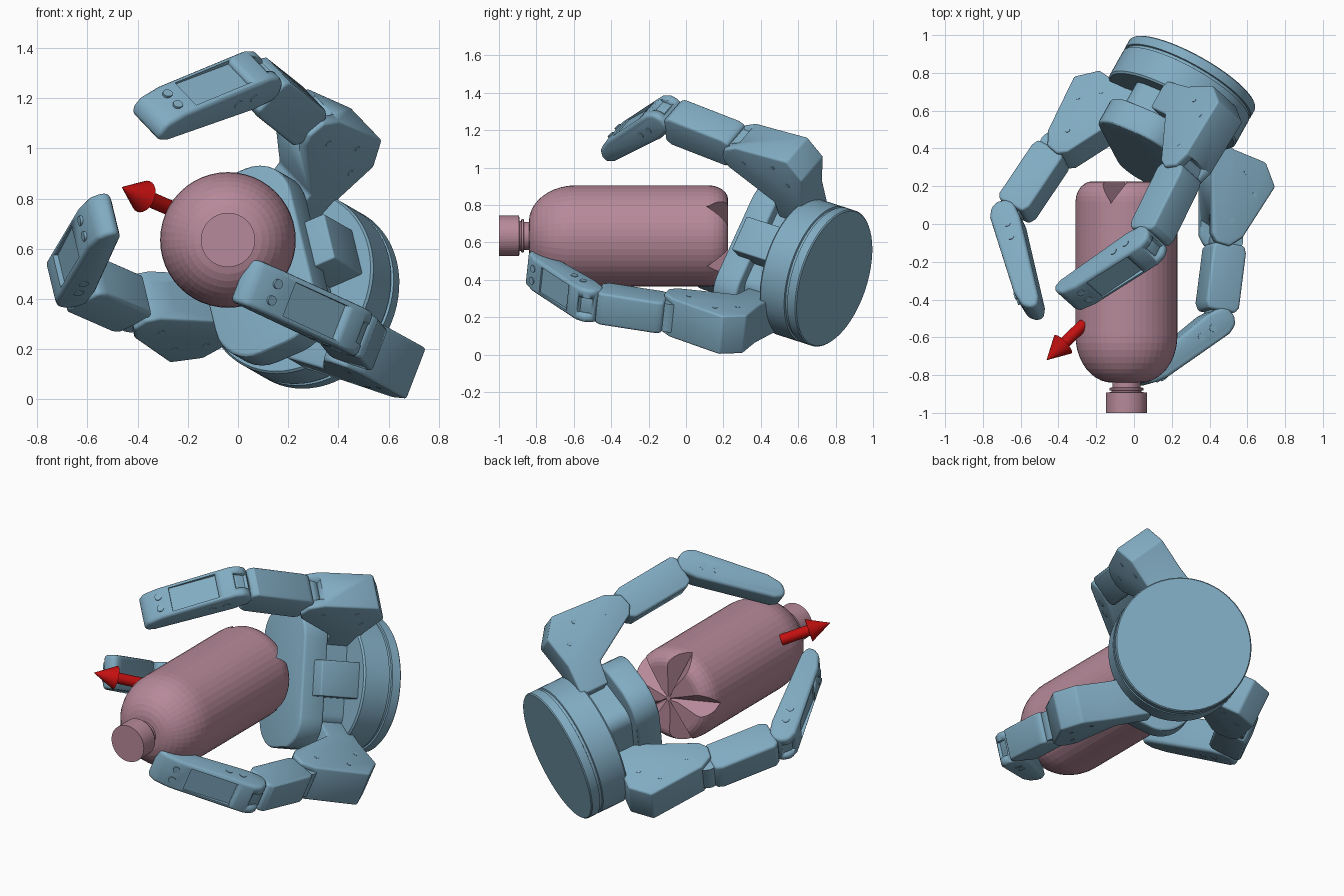
import bpy, bmesh
from math import cos, sin, pi, radians
from mathutils import Vector, Matrix

if "Cube" in bpy.data.objects:
    bpy.data.objects.remove(bpy.data.objects["Cube"])

def material(name, rgb):
    m = bpy.data.materials.new(name)
    m.diffuse_color = (*rgb, 1)
    m.use_nodes = True
    m.node_tree.nodes["Principled BSDF"].inputs["Base Color"].default_value = m.diffuse_color
    return m

STEEL = material("steel_blue", (0.22, 0.41, 0.54))
PINK = material("dusty_pink", (0.47, 0.25, 0.32))
RED = material("red", (0.55, 0.005, 0.005))

def finish(name, bm, mat, frame=None, bevel=0, smooth=True):
    if frame:
        bm.transform(frame)
    bmesh.ops.recalc_face_normals(bm, faces=bm.faces)
    me = bpy.data.meshes.new(name)
    bm.to_mesh(me)
    bm.free()
    ob = bpy.data.objects.new(name, me)
    bpy.context.collection.objects.link(ob)
    me.materials.append(mat)
    bpy.ops.object.select_all(action='DESELECT')
    bpy.context.view_layer.objects.active = ob
    ob.select_set(True)
    if bevel:
        mod = ob.modifiers.new("bevel", 'BEVEL')
        mod.width, mod.segments, mod.limit_method = bevel, 3, 'ANGLE'
        mod.angle_limit = radians(35)
        bpy.ops.object.modifier_apply(modifier="bevel")
    if smooth:
        bpy.ops.object.shade_smooth_by_angle(angle=radians(30))
    return ob

def prism(pts, lo, hi):
    """Flat outline in local xy, extruded along local z."""
    bm = bmesh.new()
    f = bm.faces.new([bm.verts.new((a, b, lo)) for a, b in pts])
    new = bmesh.ops.extrude_face_region(bm, geom=[f])['geom']
    bmesh.ops.translate(bm, vec=(0, 0, hi - lo),
                        verts=[v for v in new if isinstance(v, bmesh.types.BMVert)])
    return bm

def lathe(profile, sides):
    """Revolve (radius, height) points round local z."""
    bm = bmesh.new()
    rings = [[bm.verts.new((r * cos(2 * pi * i / sides), r * sin(2 * pi * i / sides), z))
              for i in range(sides)] for r, z in profile]
    for p, q in zip(rings, rings[1:]):
        for i in range(sides):
            j = (i + 1) % sides
            bm.faces.new((p[i], p[j], q[j], q[i]))
    bm.faces.new(rings[0])
    bm.faces.new(rings[-1])
    return bm

def cut(ob, cutter):
    mod = ob.modifiers.new("cut", 'BOOLEAN')
    mod.operation, mod.object, mod.solver = 'DIFFERENCE', cutter, 'EXACT'
    bpy.context.view_layer.objects.active = ob
    bpy.ops.object.modifier_apply(modifier="cut")
    bpy.data.objects.remove(cutter)

def axes(x, y, z, o):
    m = Matrix((x, y, z)).transposed().to_4x4()
    m.translation = o
    return m

def rect(x0, x1, y0, y1):
    return [(x0, y0), (x1, y0), (x1, y1), (x0, y1)]

def round_rect(hx, hy, r, n=8):
    return [(sx * (hx - r) + r * cos(a0 + k * pi / 2 / n), sy * (hy - r) + r * sin(a0 + k * pi / 2 / n))
            for sx, sy, a0 in ((1, 1, 0), (-1, 1, pi / 2), (-1, -1, pi), (1, -1, 1.5 * pi))
            for k in range(n + 1)]

# Bottle, lying along y with the cap to the front
body = [(0.195, -0.225)]
body += [(0.195 + 0.075 * sin(k * pi / 12), -0.12 - 0.105 * cos(k * pi / 12)) for k in range(1, 7)]
body += [(0.27, y) for y in (0.1, 0.35)]
body += [(0.075 + 0.195 * cos(k * pi / 20), 0.59 + 0.25 * sin(k * pi / 20)) for k in range(11)]
body += [(0.075, 0.865), (0.09, 0.868), (0.09, 0.88), (0.08, 0.882), (0.08, 0.89),
         (0.108, 0.892), (0.108, 1.0)]
bottle_frame = axes(Vector((1, 0, 0)), Vector((0, 0, 1)), Vector((0, -1, 0)), Vector((-0.04, 0, 0.635)))
bottle = finish("bottle", lathe(body, 48), PINK, bottle_frame, smooth=False)
# five V grooves in the base
for i in range(5):
    bm = bmesh.new()
    ends = [[bm.verts.new(p) for p in ((r, -w, -0.25), (r, w, -0.25), (r, 0, d))]
            for r, w, d in ((0.015, 0.01, -0.19), (0.33, 0.125, -0.09))]
    bm.faces.new(ends[0])
    bm.faces.new(ends[1])
    for k in range(3):
        j = (k + 1) % 3
        bm.faces.new((ends[0][k], ends[0][j], ends[1][j], ends[1][k]))
    cut(bottle, finish("groove_cutter", bm, PINK,
                       bottle_frame @ Matrix.Rotation(radians(36 + 72 * i), 4, 'Z'), smooth=False))

# Palm: mounting disc, core, rounded plate and side post, along a tilted axis
BACK = Vector((0.305, 0.785, 0.41))
N = Vector((0.47, 0.84, -0.27)).normalized()

def hand_frame(h):
    h = Vector(h)
    h = (h - N * h.dot(N)).normalized()
    return h.cross(N).normalized(), h

THUMB = (-0.22, 0.39, 0.89)
out, side = hand_frame(THUMB)
palm = axes(-out, side, -N, BACK)
finish("mounting_disc", lathe([(0.374, -0.01), (0.38, -0.004), (0.38, 0.045), (0.37, 0.048), (0.37, 0.062),
                               (0.38, 0.065), (0.38, 0.215), (0.372, 0.225)], 64), STEEL, palm)
finish("palm_core", prism(round_rect(0.17, 0.27, 0.08), 0.2, 0.42), STEEL, palm)
finish("palm_plate", prism(round_rect(0.23, 0.39, 0.17), 0.38, 0.53), STEEL, palm, 0.015)
finish("palm_post", prism(rect(0.05, 0.32, -0.1, 0.1), 0.21, 0.46), STEEL, palm, 0.008)

# Fingers: each drawn in its own plane (s outward, t forward), extruded along the hinge axis
def finger(name, hinge, off, shift, k1, k2, tip):
    r, h = hand_frame(hinge)
    base = axes(r, -N, h, BACK + h * off)

    def link(p, q):
        d = (Vector(q) - Vector(p)).normalized()
        o = base @ Vector((p[0], p[1], 0))
        return axes(r * d.x - N * d.y, r * d.y + N * d.x, h, o), (Vector(q) - Vector(p)).length

    def pin(part, frame, a, b, rad, half):
        finish(f"{name}_{part}", lathe([(rad, -half), (rad, half)], 24), STEEL,
               frame @ Matrix.Translation((a, b, 0)))

    # bent knuckle block, shifted to suit the finger
    ds, dt = shift
    outline = [(0.2, 0.19), (0.45, 0.18), (0.63, 0.145), (0.74, 0.23), (0.72, 0.56), (0.68, 0.64),
               (0.61, 0.66), (0.56, 0.63), (0.40, 0.36), (0.2, 0.36)]
    knuckle = finish(f"{name}_knuckle", prism([(s + ds, t + dt) if s > 0.3 else (s, t) for s, t in outline],
                                              -0.11, 0.11), STEEL, base, 0.012)
    # clevis slot for the middle link, and bolt heads on the cheeks
    cut(knuckle, finish("slot_cutter", prism(rect(0.5 + ds, 0.9, 0.56 + dt, 0.85), -0.06, 0.06), STEEL, base))
    for i, (s, t) in enumerate(((0.56, 0.25), (0.66, 0.33), (0.62, 0.52))):
        pin(f"knuckle_bolt_{i}", base, s + ds, t + dt, 0.013, 0.112)

    # middle link with narrow hinge tongues
    f, L = link(k1, k2)
    finish(f"{name}_middle", prism([(0.02, -0.075), (0.05, -0.095), (L - 0.1, -0.095), (L - 0.06, -0.075),
                                    (L - 0.06, 0.075), (L - 0.09, 0.095), (0.06, 0.095), (0.02, 0.08)],
                                   -0.09, 0.09), STEEL, f, 0.015)
    finish(f"{name}_tongue", prism(rect(-0.03, L + 0.03, -0.05, 0.06), -0.05, 0.05), STEEL, f, 0.01)
    pin("hinge", f, 0, 0, 0.07, 0.08)
    pin("tip_hinge", f, L, 0, 0.06, 0.08)

    # tapered fingertip with recessed back panel
    f, L = link(k2, tip)
    pad = finish(f"{name}_tip", prism([(-0.085, 0.02), (-0.06, 0.062), (-0.01, 0.08), (0.05, 0.078),
                                       (L - 0.12, 0.062), (L - 0.03, 0.038), (L, 0.0), (L, -0.04),
                                       (L - 0.05, -0.06), (0.04, -0.075), (-0.05, -0.062),
                                       (-0.08, -0.03)], -0.095, 0.095), STEEL, f, 0.02)
    cut(pad, finish("panel_cutter", prism(rect(0.08, 0.35, 0.056, 0.2), -0.072, 0.072), STEEL, f))
    cut(pad, finish("notch_cutter", prism(rect(-0.2, -0.02, 0.02, 0.2), -0.045, 0.045), STEEL, f))
    for i, a in enumerate((0.06, 0.14)):
        pin(f"side_bolt_{i}", f, a, 0, 0.02, 0.098)
    for i, z in enumerate((-0.035, 0.035)):
        finish(f"{name}_back_screw_{i}", lathe([(0.02, 0), (0.02, 0.068)], 16), STEEL,
               f @ Matrix.Translation((L - 0.12, 0, z)) @ Matrix.Rotation(-pi / 2, 4, 'X'))

finger("upper_finger", (0.636, -0.424, -0.64), -0.2, (-0.07, 0.02), (0.555, 0.625), (0.595, 1.11), (0.235, 1.505))
finger("lower_finger", (-0.35, -0.086, -0.934), 0.2, (-0.015, 0), (0.66, 0.6), (0.83, 1.01), (0.62, 1.515))
finger("thumb", THUMB, -0.04, (-0.18, 0.045), (0.49, 0.655), (0.53, 1.12), (0.14, 1.545))

# Direction arrow
start, end = Vector((-0.265, -0.53, 0.76)), Vector((-0.462, -0.72, 0.845))
d = end - start
L = d.length
frame = Matrix.Translation(start) @ d.to_track_quat('Z', 'Y').to_matrix().to_4x4()
finish("arrow", lathe([(0.031, 0), (0.031, L - 0.125), (0.066, L - 0.125), (0.001, L)], 24), RED, frame)
